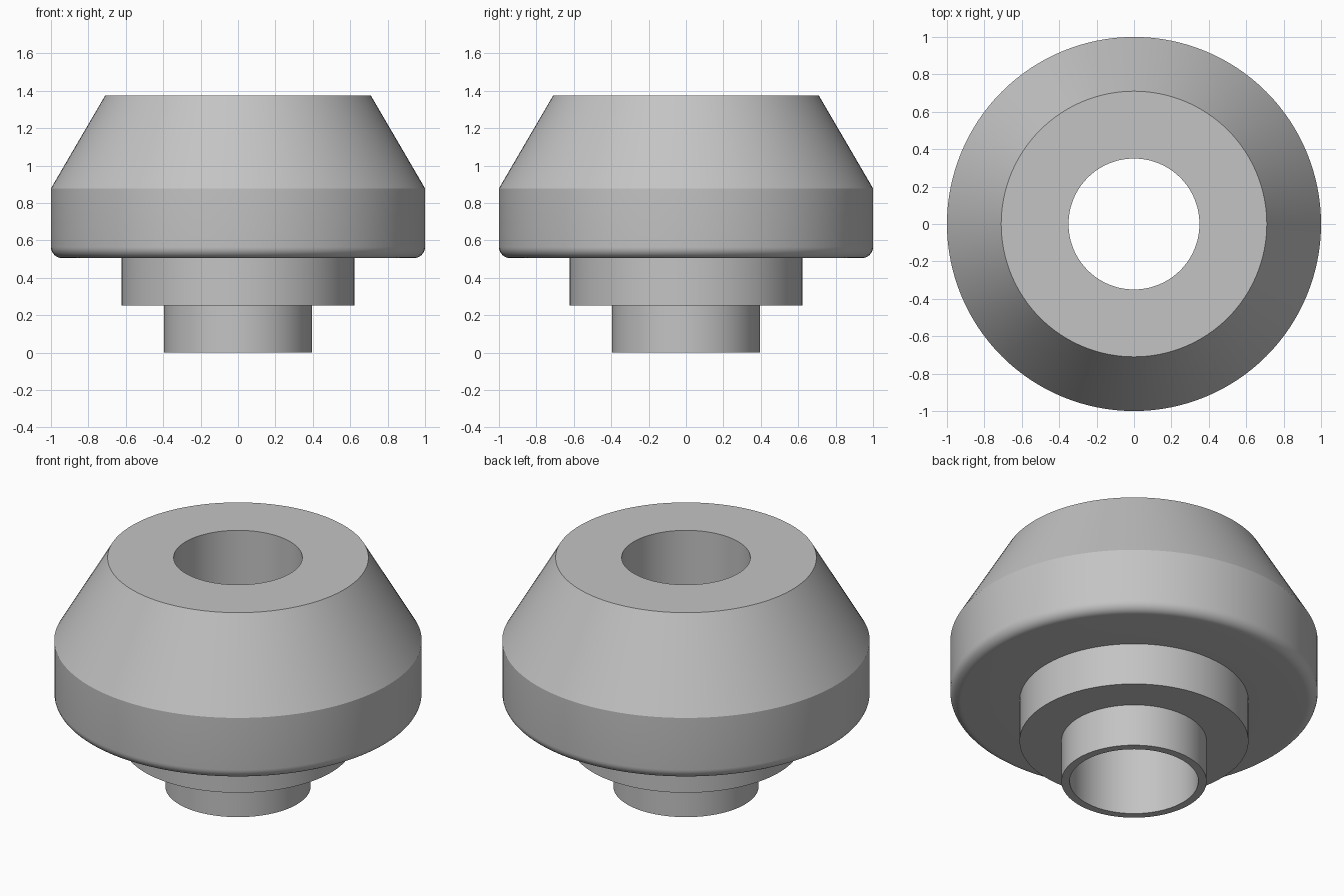
import bpy, bmesh
from math import sin, cos, pi, radians

cube = bpy.data.objects.get("Cube")
if cube:
    bpy.data.objects.remove(cube, do_unlink=True)

SEGMENTS = 128
BORE, HEIGHT = 0.35, 1.375
RIM, BASE, FILLET = 1.0, 0.505, 0.06

# Plain grey material
grey = bpy.data.materials.new("plain_grey")
grey.use_nodes = True
colour = (0.55, 0.55, 0.55, 1)
grey.diffuse_color = colour
grey.node_tree.nodes["Principled BSDF"].inputs["Base Color"].default_value = colour

# Half section (radius, height): bore, stepped neck, rounded rim, tapered top
fillet = [(RIM - FILLET + FILLET * sin(a), BASE + FILLET - FILLET * cos(a))
          for a in (i * pi / 16 for i in range(9))]
profile = [(BORE, HEIGHT), (BORE, 0), (0.395, 0), (0.395, 0.253),
           (0.623, 0.253), (0.623, BASE), *fillet,
           (RIM, 0.878), (0.71, HEIGHT)]


def revolve(name, section):
    """Turn a closed half section around z."""
    bm = bmesh.new()
    rings = []
    for s in range(SEGMENTS):
        a = 2 * pi * s / SEGMENTS
        rings.append([bm.verts.new((r * cos(a), r * sin(a), z)) for r, z in section])
    n = len(section)
    for s in range(SEGMENTS):
        here, after = rings[s], rings[(s + 1) % SEGMENTS]
        for i in range(n):
            j = (i + 1) % n
            bm.faces.new((here[i], after[i], after[j], here[j]))
    bmesh.ops.recalc_face_normals(bm, faces=bm.faces)
    mesh = bpy.data.meshes.new(name)
    bm.to_mesh(mesh)
    bm.free()
    obj = bpy.data.objects.new(name, mesh)
    bpy.context.collection.objects.link(obj)
    return obj


# Stepped bushing, smooth around and sharp at the steps
bushing = revolve("stepped_bushing", profile)
bushing.data.materials.append(grey)
bpy.ops.object.select_all(action="DESELECT")
bushing.select_set(True)
bpy.context.view_layer.objects.active = bushing
bpy.ops.object.shade_smooth_by_angle(angle=radians(25))
